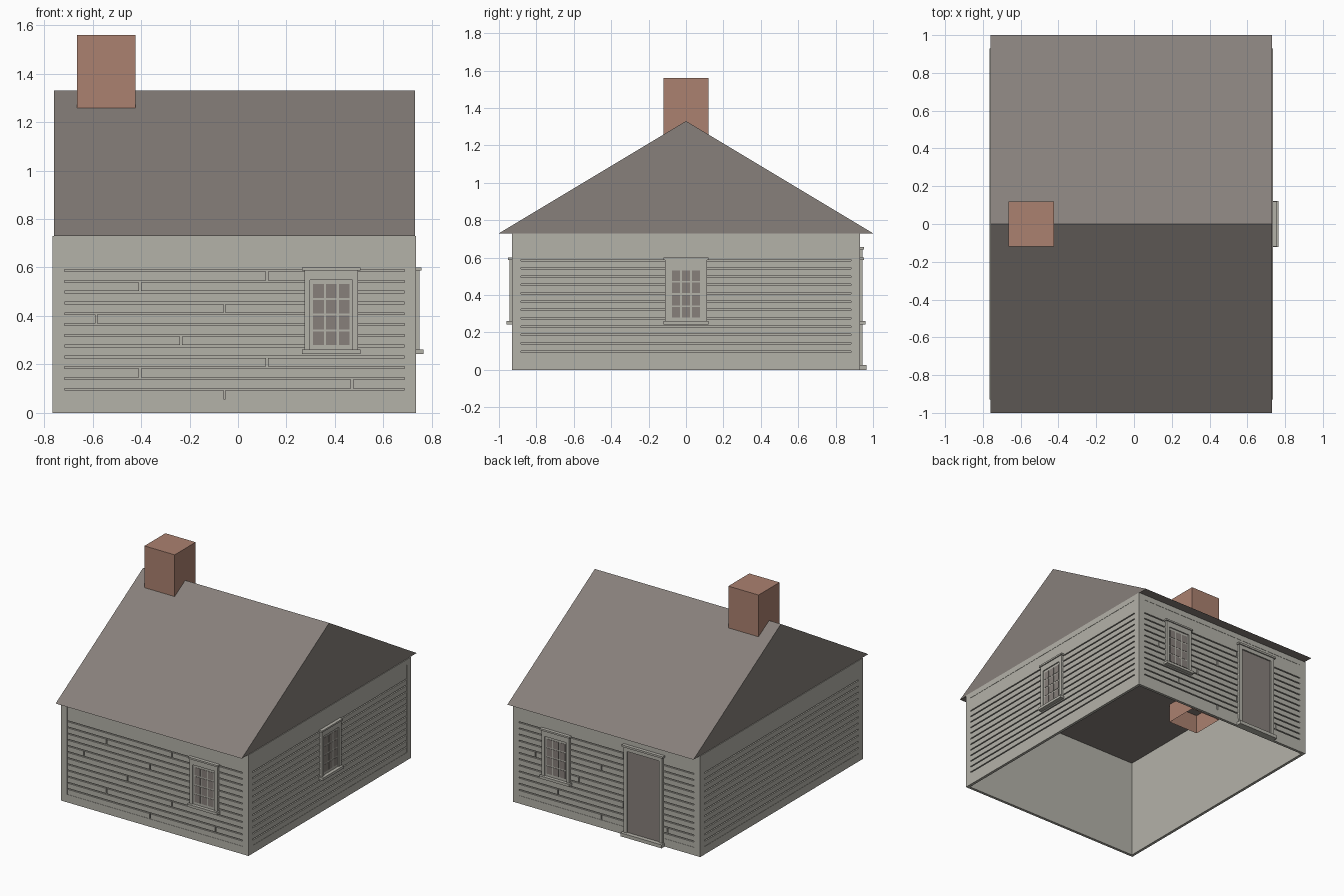
import bpy, bmesh
from math import radians
from mathutils import Matrix, Vector

cube = bpy.data.objects.get("Cube")
if cube:
    bpy.data.objects.remove(cube, do_unlink=True)


def srgb(hexcode):
    vals = [int(hexcode[i:i + 2], 16) / 255 for i in (0, 2, 4)]
    return [((v + 0.055) / 1.055) ** 2.4 for v in vals] + [1.0]


def material(name, hexcode):
    m = bpy.data.materials.new(name)
    m.use_nodes = True
    m.diffuse_color = srgb(hexcode)
    m.node_tree.nodes["Principled BSDF"].inputs["Base Color"].default_value = srgb(hexcode)
    return m


PAINT = material("pale_grey_paint", "b4b2a9")
SHINGLE = material("brown_grey_shingle", "87807b")
BRICK = material("brick_red", "ab8170")

CENTRE_X = -0.015   # middle of the house body
EAVE = 0.73         # wall height
BORDER = 0.048      # corner board width
PITCH = 0.0445      # siding board spacing
GAP = 0.008         # groove between boards


def finish(name, bm, mat, matrix=None):
    mesh = bpy.data.meshes.new(name)
    bm.to_mesh(mesh)
    bm.free()
    mesh.materials.append(mat)
    ob = bpy.data.objects.new(name, mesh)
    bpy.context.scene.collection.objects.link(ob)
    if matrix:
        ob.matrix_world = matrix
    return ob


def add_box(bm, u0, u1, z0, z1, d0, d1):
    """Box in wall space: u along the wall, z up, d outward from its face."""
    size = Vector((u1 - u0, d1 - d0, z1 - z0))
    mid = Vector(((u0 + u1) / 2, -(d0 + d1) / 2, (z0 + z1) / 2))
    bmesh.ops.create_cube(bm, size=1, matrix=Matrix.Translation(mid) @ Matrix.Diagonal(size.to_4d()))


def boxes(name, items, mat, matrix):
    bm = bmesh.new()
    for item in items:
        add_box(bm, *item)
    finish(name, bm, mat, matrix)


def wall(name, matrix, half, joints, inset=0.0):
    edge = half - BORDER
    end = half - inset
    low, high = 0.057, 0.69
    # backing sheet and raised border boards
    boxes(name + "_wall", [(-end, end, 0, EAVE, -0.02, -0.012)], PAINT, matrix)
    boxes(name + "_border", [
        (-end, -edge, 0, EAVE, -0.02, 0), (edge, end, 0, EAVE, -0.02, 0),
        (-edge, edge, 0, low, -0.02, 0), (-edge, edge, high, EAVE, -0.02, 0)], PAINT, matrix)
    # siding boards, split at staggered joints
    boards = []
    for row in range(12):
        z = low + row * PITCH
        cuts = [-edge] + sorted(joints.get(row, [])) + [edge]
        for a, b in zip(cuts, cuts[1:]):
            left = a + (GAP / 2 if a > -edge else 0)
            right = b - (GAP / 2 if b < edge else 0)
            boards.append((left, right, z, z + PITCH - GAP, -0.012, -0.002))
    boards.append((-edge, edge, low + 12 * PITCH, high, -0.012, -0.002))
    boxes(name + "_siding", boards, PAINT, matrix)


def window(name, matrix, u):
    # casing, head trim and sill
    boxes(name + "_window_frame", [
        (u - 0.111, u - 0.088, 0.26, 0.59, -0.012, 0.014),
        (u + 0.088, u + 0.111, 0.26, 0.59, -0.012, 0.014),
        (u - 0.088, u + 0.088, 0.548, 0.59, -0.012, 0.014),
        (u - 0.12, u + 0.12, 0.588, 0.6, -0.012, 0.022),
        (u - 0.121, u + 0.121, 0.243, 0.262, -0.012, 0.03)], PAINT, matrix)
    # sash with a grid of panes
    boxes(name + "_window_sash", [(u - 0.088, u + 0.088, 0.26, 0.548, -0.012, 0.006)], PAINT, matrix)
    panes = []
    for col in range(3):
        for row in range(4):
            pu, pz = u + (col - 1) * 0.053, 0.308 + row * 0.065
            panes.append((pu - 0.022, pu + 0.022, pz - 0.028, pz + 0.028, 0.004, 0.008))
    boxes(name + "_window_panes", panes, SHINGLE, matrix)


def side_matrix(angle, distance):
    turn = Matrix.Rotation(radians(angle), 4, 'Z')
    return Matrix.Translation((CENTRE_X, 0, 0)) @ turn @ Matrix.Translation((0, -distance, 0))


# four walls
LONG, SHORT = 0.93, 0.75
front, right = side_matrix(0, LONG), side_matrix(90, SHORT)
back, left = side_matrix(180, LONG), side_matrix(270, SHORT)
joints = {0: [-0.04], 1: [0.485], 2: [-0.39], 3: [0.135], 5: [-0.22],
          7: [-0.57], 8: [-0.04], 10: [-0.39], 11: [0.135]}
wall("front", front, SHORT, joints)
wall("back", back, SHORT, joints)
wall("right", right, LONG, {}, 0.02)
wall("left", left, LONG, {}, 0.02)

# windows
window("front", front, 0.40)
window("back", back, -0.40)
window("side", right, 0.0)

# back door with casing, head trim and threshold
D = 0.30
boxes("door_frame", [
    (D - 0.155, D - 0.128, 0, 0.645, -0.012, 0.014),
    (D + 0.128, D + 0.155, 0, 0.645, -0.012, 0.014),
    (D - 0.128, D + 0.128, 0.615, 0.645, -0.012, 0.014),
    (D - 0.165, D + 0.165, 0.643, 0.657, -0.012, 0.022),
    (D - 0.165, D + 0.165, 0, 0.025, -0.012, 0.035)], PAINT, back)
boxes("door_panel", [(D - 0.128, D + 0.128, 0.025, 0.615, -0.012, 0.004)], SHINGLE, back)

# gabled roof: closed triangular prism
bm = bmesh.new()
profile = [bm.verts.new((-0.76, y, z)) for y, z in ((-1, EAVE), (1, EAVE), (0, 1.33))]
face = bm.faces.new(profile)
ext = bmesh.ops.extrude_face_region(bm, geom=[face], use_keep_orig=True)
bmesh.ops.translate(bm, vec=(1.49, 0, 0), verts=[v for v in ext["geom"] if isinstance(v, bmesh.types.BMVert)])
bmesh.ops.recalc_face_normals(bm, faces=bm.faces)
finish("roof", bm, SHINGLE)

# chimney: open at the bottom, reaching down through the ceiling
bm = bmesh.new()
add_box(bm, -0.665, -0.423, 0.59, 1.56, -0.12, 0.12)
bm.normal_update()
bmesh.ops.delete(bm, geom=[f for f in bm.faces if f.normal.z < -0.5], context='FACES_ONLY')
finish("chimney", bm, BRICK)
